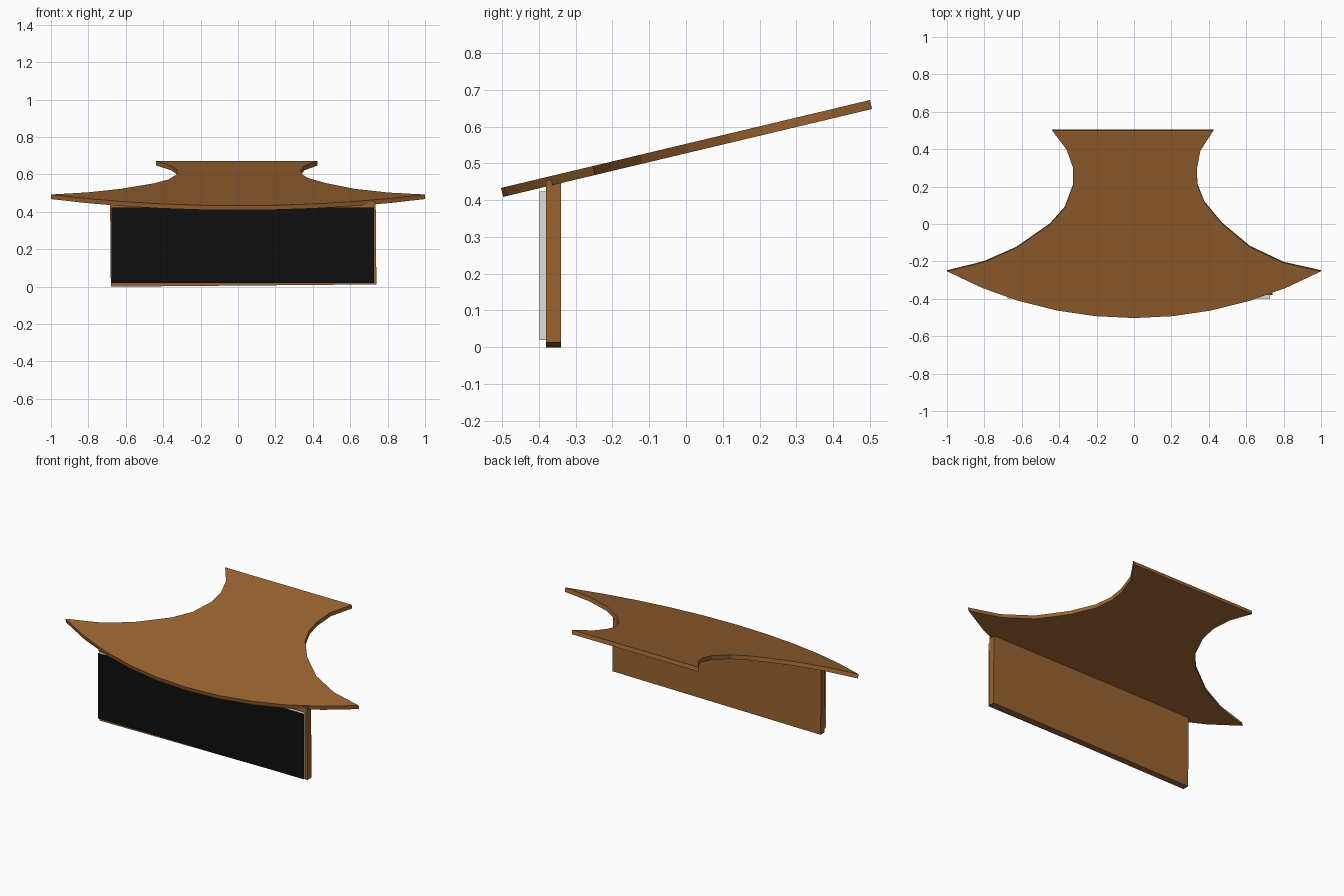
import bpy, bmesh, math
from mathutils import Matrix

if "Cube" in bpy.data.objects:
    bpy.data.objects.remove(bpy.data.objects["Cube"])


def material(name, rgb):
    m = bpy.data.materials.new(name)
    m.diffuse_color = (*rgb, 1)
    m.use_nodes = True
    m.node_tree.nodes["Principled BSDF"].inputs["Base Color"].default_value = m.diffuse_color
    return m


wood = material("brown wood", (0.32, 0.124, 0.030))
black = material("black panel", (0.0045, 0.0045, 0.0045))
grey = material("light grey edge", (0.75, 0.74, 0.72))


def finish(name, bm, mats):
    bmesh.ops.recalc_face_normals(bm, faces=bm.faces)
    me = bpy.data.meshes.new(name)
    bm.to_mesh(me)
    bm.free()
    for m in mats:
        me.materials.append(m)
    ob = bpy.data.objects.new(name, me)
    bpy.context.collection.objects.link(ob)
    return ob


def box(name, lo, hi, mats):
    bm = bmesh.new()
    size = [b - a for a, b in zip(lo, hi)]
    mid = [(a + b) / 2 for a, b in zip(lo, hi)]
    bmesh.ops.create_cube(bm, size=1, matrix=Matrix.Translation(mid) @ Matrix.Diagonal((*size, 1)))
    return finish(name, bm, mats)


# Sloping top: curved front, scooped sides, straight back
tilt = math.radians(13.4)
thick = 0.025
radius, half = 2.125, math.asin(1 / 2.125)
front = []
for i in range(11):
    a = -half + 2 * half * i / 10
    front.append((radius * math.sin(a), 1.625 - radius * math.cos(a)))
right = [(0.8, -0.205), (0.62, -0.12), (0.47, 0.005), (0.375, 0.12), (0.34, 0.21),
         (0.335, 0.29), (0.355, 0.395), (0.425, 0.503)]
left = [(-0.438, 0.503), (-0.36, 0.4), (-0.325, 0.3), (-0.325, 0.21), (-0.37, 0.09),
        (-0.45, 0.0), (-0.63, -0.125), (-0.8, -0.2), (-0.865, -0.217)]
bm = bmesh.new()
face = bm.faces.new([bm.verts.new((x, y / math.cos(tilt), -thick / 2)) for x, y in front + right + left])
ext = bmesh.ops.extrude_face_region(bm, geom=[face])
bmesh.ops.translate(bm, vec=(0, 0, thick),
                    verts=[v for v in ext["geom"] if isinstance(v, bmesh.types.BMVert)])
bmesh.ops.transform(bm, verts=bm.verts,
                    matrix=Matrix.Translation((0, 0, 0.54)) @ Matrix.Rotation(tilt, 4, 'X'))
finish("sloping_top", bm, [wood])

# Upright board, leaning very slightly sideways
board = box("upright_board", (-0.71, -0.38, 0), (0.71, -0.34, 0.443), [wood])
board.data.transform(Matrix.Translation((0.03, 0, 0.006)) @ Matrix.Rotation(-math.radians(0.5), 4, 'Y'))

# Front panel: black face with light edges
panel = box("front_panel", (-0.677, -0.398, 0.02), (0.728, -0.38, 0.423), [black, grey])
for p in panel.data.polygons:
    p.material_index = 0 if p.normal.y < -0.5 else 1
